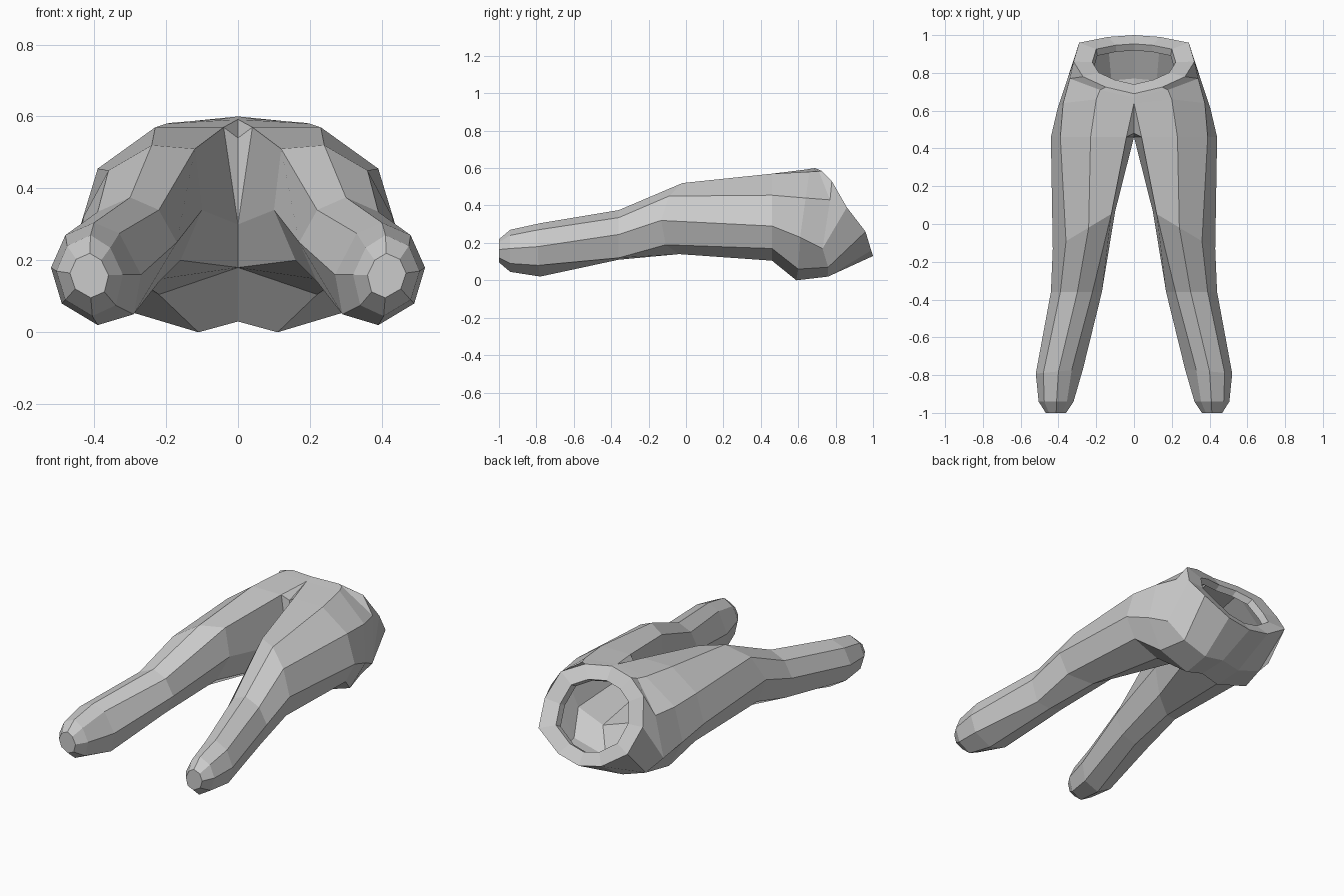
import bpy, bmesh

if "Cube" in bpy.data.objects:
    bpy.data.objects.remove(bpy.data.objects["Cube"])

# Leg cross-sections: (y, y-skew, eight (x, z) points from inner top round the outside)
LEG = [
    (-.94, .0, [(.355, .235), (.41, .27), (.475, .24), (.505, .17), (.48, .09), (.405, .045), (.34, .075), (.32, .16)]),
    (-.78, .1, [(.33, .275), (.40, .305), (.48, .27), (.52, .18), (.49, .08), (.39, .02), (.29, .05), (.27, .16)]),
    (-.36, .0, [(.22, .34), (.30, .375), (.39, .335), (.44, .245), (.40, .12), (.31, .11), (.22, .14), (.17, .25)]),
    (-.03, .6, [(.12, .51), (.24, .52), (.36, .45), (.43, .32), (.39, .19), (.27, .14), (.16, .20), (.10, .34)]),
    (.46, .0, [(.04, .57), (.23, .57), (.39, .455), (.44, .29), (.38, .17), (.22, .105), (.0, .18), (.0, .30)]),
]
# Hip half-sections, centre top round the outside to centre bottom
HIPS = [
    [(0, .64, .592), (.20, .66, .58), (.375, .64, .44), (.405, .61, .23), (.31, .60, .06), (.11, .59, 0), (0, .59, .03)],
    [(0, .67, .597), (.18, .71, .583), (.34, .77, .43), (.365, .73, .17), (.27, .76, .07), (.12, .76, .02), (0, .77, .035)],
]
# Waist rim half-outline
RIM = [(0, .69, .60), (.15, .725, .585), (.27, .78, .53), (.32, .86, .39), (.29, .96, .26), (.14, .99, .16), (0, 1.0, .13)]


def bridge(bm, a, b, closed):
    n = len(a) if closed else min(len(a), len(b)) - 1
    for i in range(n):
        j = (i + 1) % len(a)
        bm.faces.new((a[i], a[j], b[j], b[i]))


bm = bmesh.new()

# Leg tube with a blunt rounded end
legs = []
for y, skew, pts in LEG:
    cx = sum(p[0] for p in pts) / 8
    legs.append([bm.verts.new((x, y - skew * (x - cx), z)) for x, z in pts])
tip = [bm.verts.new((.415 + (x - .415) * .58, -1, .158 + (z - .158) * .55)) for x, z in LEG[0][2]]
bm.faces.new(tip)
legs.insert(0, tip)
for a, b in zip(legs, legs[1:]):
    bridge(bm, a, b, True)

# Hips, waist rim and inner lip of the opening
inner = [(x * .69, .85 + (y - .85) * .69, .36 + (z - .36) * .72) for x, y, z in RIM]
lip = [(x * .97, y - .035, z - .02) for x, y, z in inner]
last = legs[-1]
hips = []
for sec in HIPS + [RIM, inner, lip]:
    ring = [bm.verts.new(p) for p in sec]
    hips.append(ring)
    bridge(bm, last[:7], ring, False)
    last = ring

# Small crotch web between the legs
notch = bm.verts.new((0, .48, .54))
top, low = legs[-1][0], legs[-1][7]
bm.faces.new((top, notch, low))
bm.faces.new((top, hips[0][0], notch))

bmesh.ops.recalc_face_normals(bm, faces=bm.faces)
mesh = bpy.data.meshes.new("trousers")
bm.to_mesh(mesh)
bm.free()
trousers = bpy.data.objects.new("trousers", mesh)
bpy.context.collection.objects.link(trousers)

# Second leg and hip
mirror = trousers.modifiers.new("mirror", 'MIRROR')
mirror.use_axis[0] = True
mirror.merge_threshold = .001
